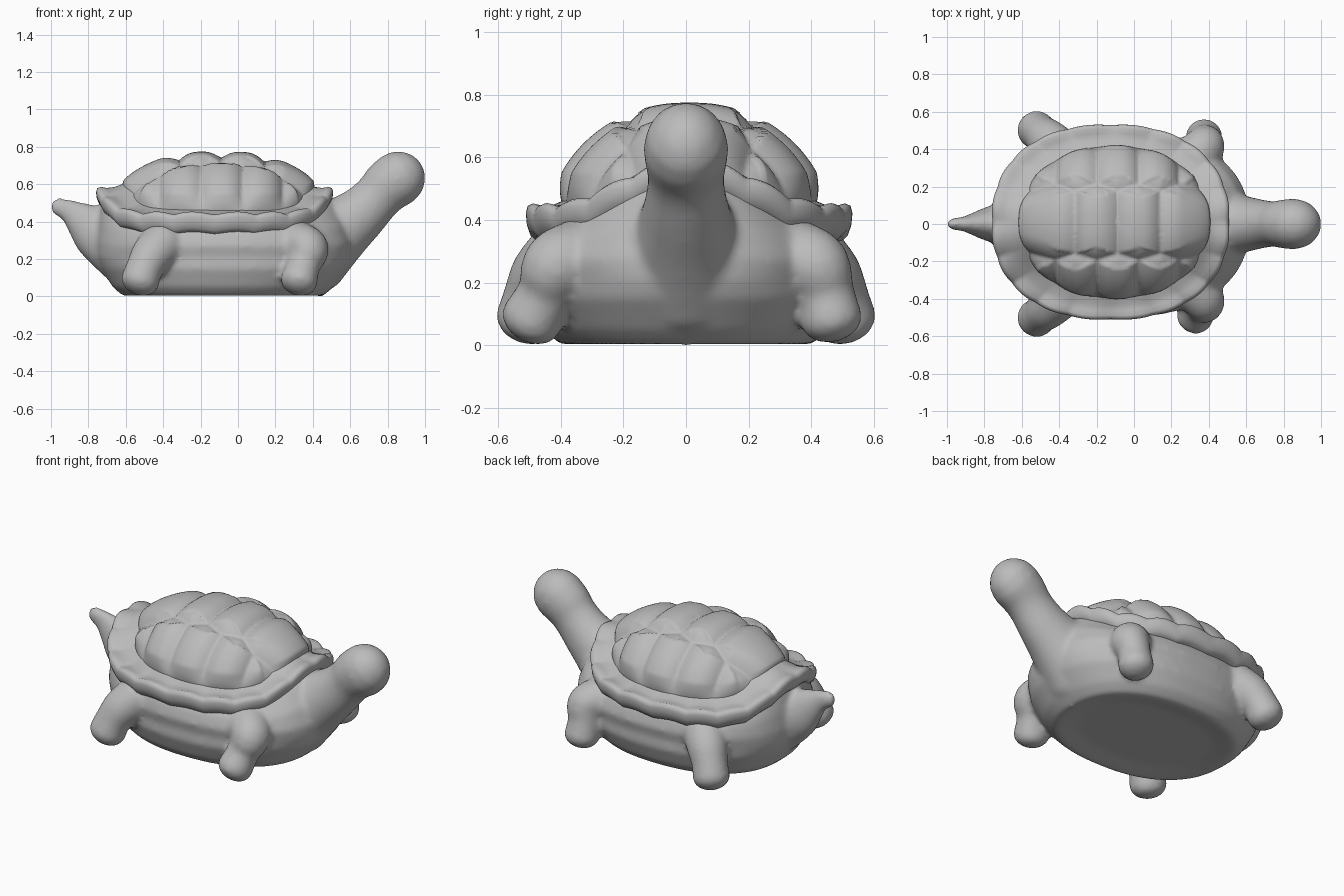
import bpy, bmesh, math
from mathutils import Vector

cube = bpy.data.objects.get("Cube")
if cube:
    bpy.data.objects.remove(cube, do_unlink=True)

grey = bpy.data.materials.new("clay grey")
grey.use_nodes = True
COLOUR = (0.5, 0.5, 0.5, 1)
grey.diffuse_color = COLOUR
grey.node_tree.nodes["Principled BSDF"].inputs["Base Color"].default_value = COLOUR


def loft(bm, rings, caps=True):
    """Bridge a list of closed rings of points."""
    loops = [[bm.verts.new(p) for p in ring] for ring in rings]
    n = len(loops[0])
    for a, b in zip(loops, loops[1:]):
        for i in range(n):
            j = (i + 1) % n
            bm.faces.new((a[i], a[j], b[j], b[i]))
    if caps:
        bm.faces.new(loops[0])
        bm.faces.new(loops[-1])


def finish(bm, name):
    bmesh.ops.recalc_face_normals(bm, faces=bm.faces[:])
    mesh = bpy.data.meshes.new(name)
    bm.to_mesh(mesh)
    bm.free()
    mesh.materials.append(grey)
    mesh.shade_smooth()
    obj = bpy.data.objects.new(name, mesh)
    bpy.context.collection.objects.link(obj)
    return obj


def oval(segments, power=2.3):
    """Unit superellipse points."""
    out = []
    for i in range(segments):
        t = math.tau * i / segments
        c, s = math.cos(t), math.sin(t)
        out.append((math.copysign(abs(c) ** (2 / power), c),
                    math.copysign(abs(s) ** (2 / power), s)))
    return out


def tube(bm, path, flat=1.0, tip=1.0, segments=28):
    """Round-ended limb through (x, y, z, radius) stations; a small tip blunts the ends."""
    pts = [Vector(p[:3]) for p in path]
    rad = [p[3] for p in path]
    start = (pts[1] - pts[0]).normalized()
    end = (pts[-1] - pts[-2]).normalized()
    angles = [math.radians(a) for a in (85, 70, 50, 25)]
    stations = [(pts[0] - start * rad[0] * tip * math.sin(a), start, rad[0] * math.cos(a)) for a in angles]
    # Catmull-Rom subdivision of the path keeps the limb flowing
    nodes = [p.to_4d() for p in pts]
    for node, r in zip(nodes, rad):
        node.w = r
    nodes = [nodes[0]] + nodes + [nodes[-1]]
    dense = []
    for a, b, c, d in zip(nodes, nodes[1:], nodes[2:], nodes[3:]):
        for k in range(6):
            t = k / 6
            dense.append(0.5 * (2 * b + (c - a) * t + (2 * a - 5 * b + 4 * c - d) * t * t
                                + (3 * b - a - 3 * c + d) * t ** 3))
    dense.append(nodes[-1])
    for i, p in enumerate(dense):
        ahead, behind = dense[min(i + 1, len(dense) - 1)], dense[max(i - 1, 0)]
        stations.append((p.to_3d(), (ahead - behind).to_3d().normalized(), p.w))
    stations += [(pts[-1] + end * rad[-1] * tip * math.sin(a), end, rad[-1] * math.cos(a))
                 for a in reversed(angles)]
    rings = []
    for centre, way, r in stations:
        side = way.cross(Vector((0, 0, 1))).normalized()
        up = side.cross(way)
        rings.append([centre + side * (r * flat * math.cos(math.tau * i / segments))
                      + up * (r * math.sin(math.tau * i / segments)) for i in range(segments)])
    loft(bm, rings)


# Skin: belly, neck with head, tail and legs fused into one smooth surface
bm = bmesh.new()
belly = [  # z, centre x, half length, half width
    (0.02, -0.08, 0.40, 0.28), (0.0, -0.08, 0.53, 0.40), (0.05, -0.08, 0.59, 0.45),
    (0.15, -0.07, 0.66, 0.49), (0.21, -0.07, 0.685, 0.485), (0.27, -0.07, 0.69, 0.50),
    (0.34, -0.085, 0.665, 0.48), (0.41, -0.115, 0.615, 0.43), (0.47, -0.12, 0.50, 0.34),
    (0.52, -0.12, 0.40, 0.20)]
rings = []
for z, cx, rx, ry in belly:
    lift = 0.11 * max(0.0, min(1.0, (z - 0.25) / 0.15))  # follows the raised brim ends
    rings.append([(cx + rx * u, ry * v, z + lift * u ** 8) for u, v in oval(96)])
loft(bm, rings)
tube(bm, [(0.40, 0, 0.26, 0.24), (0.57, 0, 0.375, 0.172), (0.665, 0, 0.45, 0.145),
          (0.745, 0, 0.53, 0.132), (0.80, 0, 0.588, 0.142), (0.855, 0, 0.63, 0.148)], flat=0.92)
tube(bm, [(-0.62, 0, 0.27, 0.19), (-0.75, 0, 0.345, 0.15), (-0.83, 0, 0.405, 0.105),
          (-0.90, 0, 0.455, 0.065), (-0.955, 0, 0.478, 0.05)], flat=0.66)
for s in (-1, 1):
    tube(bm, [(0.31, s * 0.34, 0.28, 0.125), (0.375, s * 0.415, 0.25, 0.113),
              (0.36 + 0.01 * s, s * 0.445, 0.17, 0.092),
              (0.35 + 0.025 * s, s * 0.48 - 0.015, 0.08, 0.1)], tip=0.7)
    tube(bm, [(-0.40, s * 0.39, 0.28, 0.125), (-0.46, s * 0.45, 0.22, 0.113),
              (-0.50, s * 0.485, 0.15, 0.1), (-0.525, s * 0.505, 0.08, 0.104)], tip=0.7)
skin = finish(bm, "body_skin")
fuse = skin.modifiers.new("fuse", 'REMESH')
fuse.mode = 'VOXEL'
fuse.voxel_size = 0.015
fuse.use_smooth_shade = True
soften = skin.modifiers.new("soften", 'SMOOTH')
soften.factor = 0.5
soften.iterations = 10

# Shell rim: scalloped brim, sweeping up at the neck and tail
profile = [(0.68, 0.48), (0.76, 0.465), (0.84, 0.447), (0.91, 0.442), (0.96, 0.447), (0.99, 0.44),
           (1.0, 0.42), (0.995, 0.39), (0.975, 0.36), (0.94, 0.342), (0.86, 0.335), (0.68, 0.33)]
SEG = 240
rings = []
for s, z in profile:
    ring = []
    for i, (u, v) in enumerate(oval(SEG)):
        wave = abs(math.sin(math.tau * 10 * i / SEG)) - 0.6
        lip = max(0.0, min(1.0, (s - 0.82) / 0.14))
        k = s + 0.009 * wave * lip
        ring.append((-0.125 + 0.635 * u * k, 0.01 + 0.522 * v * k,
                     z + 0.14 * u ** 8 + 0.016 * wave * lip))
    rings.append(ring)
bm = bmesh.new()
loft(bm, rings, caps=False)
finish(bm, "shell_rim")

# Shell dome: rounded plates around staggered seeds, with a flared skirt
seeds = [Vector((x, 0)) for x in (-0.43, -0.2, 0.02, 0.26)]
seeds += [Vector((x, s * 0.37)) for s in (-1, 1) for x in (-0.53, -0.31, -0.085, 0.135, 0.34)]


def groove_distance(p):
    near, nxt = sorted(seeds, key=lambda q: (q - p).length_squared)[:2]
    return ((nxt - p).length_squared - (near - p).length_squared) / (2 * (nxt - near).length)


A, B, H = 0.505, 0.405, 0.29
CX, CY = -0.105, 0.01
ROWS = 48
rings = []
for row in range(ROWS + 1):
    r = math.sin(math.pi / 2 * max(row, 0.2) / ROWS)
    ring = []
    for u, v in oval(200, 2.15):
        f = max(0.0, 1 - r ** (2.2 + 0.8 * u * u)) ** 0.65  # boxier lengthwise
        x, y = A * r * u, B * r * v
        normal = Vector((x / A ** 2, y / B ** 2, f / H)).normalized()
        t = min(1.0, groove_distance(Vector((CX + x, y))) / 0.1)
        bump = 0.036 * t * (2 - t) * min(1.0, f / 0.3)
        base = Vector((CX + x, CY + y, 0.45 + H * f + 0.09 * u ** 8 * r ** 6))
        ring.append(base + normal * bump)
    rings.append(ring)
edge = rings[-1]
for scale, drop in ((1.05, 0.012), (1.1, 0.05)):
    rings.append([(CX + (p.x - CX) * scale, CY + (p.y - CY) * scale, p.z - drop) for p in edge])
bm = bmesh.new()
loft(bm, rings)
finish(bm, "shell_dome")
